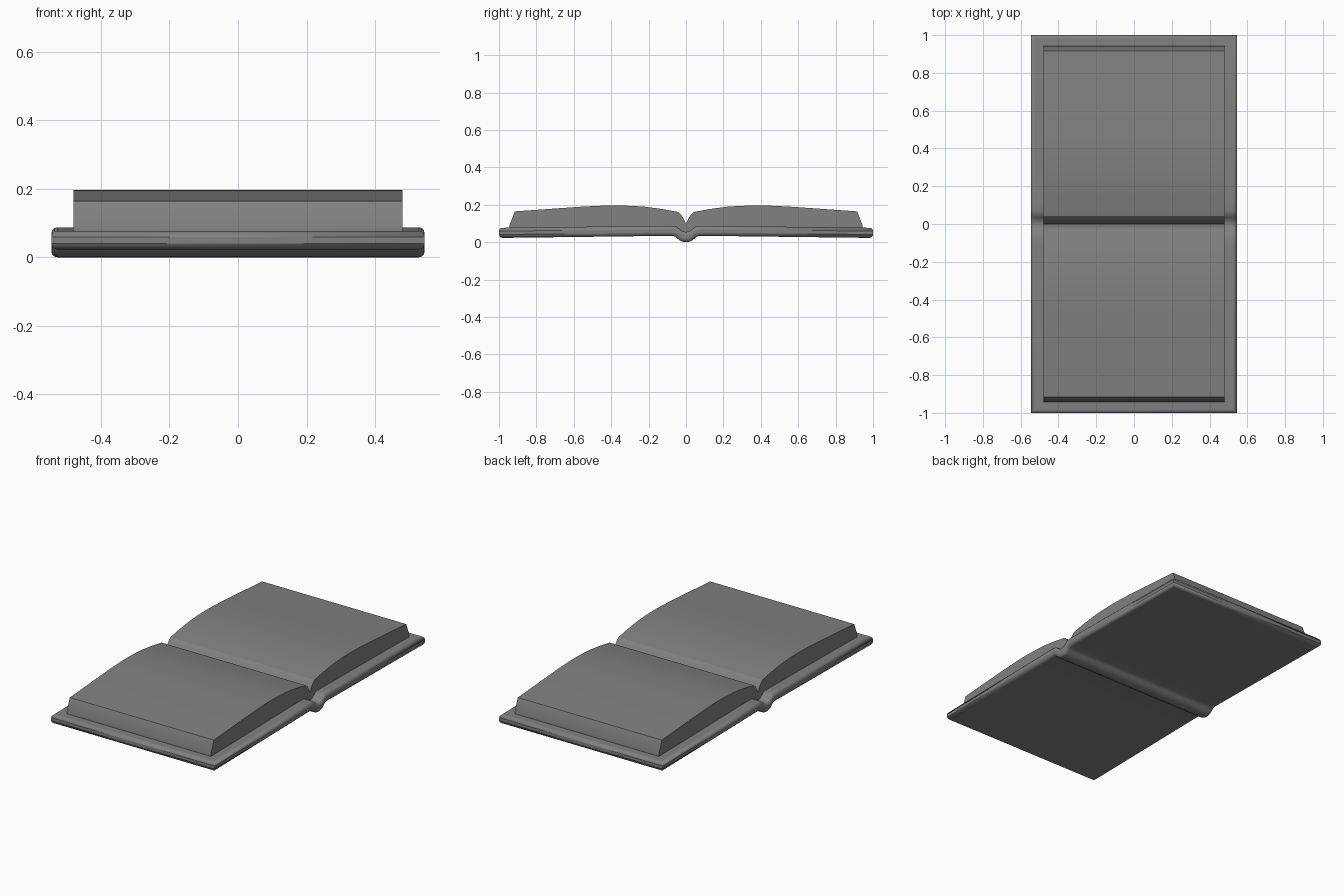
import bpy, bmesh

if "Cube" in bpy.data.objects:
    bpy.data.objects.remove(bpy.data.objects["Cube"])

grey = bpy.data.materials.new("dark_grey")
grey.diffuse_color = (0.22, 0.22, 0.22, 1)
grey.use_nodes = True
grey.node_tree.nodes["Principled BSDF"].inputs["Base Color"].default_value = grey.diffuse_color


def extrude_profile(name, pts, half_x):
    """Closed (y, z) outline extruded along x, centred on x = 0."""
    bm = bmesh.new()
    face = bm.faces.new([bm.verts.new((-half_x, y, z)) for y, z in pts])
    ext = bmesh.ops.extrude_face_region(bm, geom=[face], use_keep_orig=True)
    moved = [g for g in ext["geom"] if isinstance(g, bmesh.types.BMVert)]
    bmesh.ops.translate(bm, verts=moved, vec=(2 * half_x, 0, 0))
    bmesh.ops.recalc_face_normals(bm, faces=bm.faces)
    # mark sharp rim edges for bevelling, leaving the upright corners square
    weight = bm.edges.layers.float.new("bevel_weight_edge")
    for e in bm.edges:
        a, b = (v.co for v in e.verts)
        upright = abs(a.x - b.x) < 1e-4 and abs(a.y - b.y) < 1e-4
        if e.calc_face_angle(0) > 1.05 and not upright:
            e[weight] = 1.0
    mesh = bpy.data.meshes.new(name)
    bm.to_mesh(mesh)
    bm.free()
    mesh.materials.append(grey)
    obj = bpy.data.objects.new(name, mesh)
    bpy.context.collection.objects.link(obj)
    return obj


def smooth(obj, angle):
    bpy.ops.object.select_all(action='DESELECT')
    obj.select_set(True)
    bpy.context.view_layer.objects.active = obj
    bpy.ops.object.shade_smooth_by_angle(angle=angle)


def mirrored(half):
    """Half outline running from the centre outwards -> full open line."""
    return [(-y, z) for y, z in reversed(half) if y > 0] + half


# cover: two boards joined by a rounded spine
top = [(0, 0.055), (0.02, 0.060), (0.036, 0.073), (0.05, 0.084),
       (0.07, 0.088), (0.12, 0.088), (1.0, 0.077)]
bottom = [(0, 0.0), (0.02, 0.003), (0.036, 0.011), (0.048, 0.022),
          (0.058, 0.031), (0.075, 0.034), (0.12, 0.034), (1.0, 0.023)]
cover = extrude_profile("cover", mirrored(top) + mirrored(bottom)[::-1], 0.545)
bev = cover.modifiers.new("rounded_edges", 'BEVEL')
bev.width = 0.018
bev.segments = 3
bev.limit_method = 'WEIGHT'
bev.use_clamp_overlap = False
smooth(cover, 0.7)

# page blocks: gently arched tops, slanted fore edges
page_top = [(0, 0.098), (0.012, 0.125), (0.024, 0.145), (0.042, 0.162),
            (0.13, 0.178), (0.23, 0.191), (0.31, 0.195), (0.38, 0.197),
            (0.46, 0.195), (0.56, 0.190), (0.915, 0.165)]
page_base = [(0.943, 0.093), (0.943, 0.075), (0.12, 0.085), (0.07, 0.085),
             (0.05, 0.081), (0.036, 0.070), (0.02, 0.057), (0, 0.052)]
for side, name in ((-1, "left_pages"), (1, "right_pages")):
    pages = extrude_profile(
        name, [(side * y, z) for y, z in page_top + page_base], 0.48)
    smooth(pages, 0.5)
